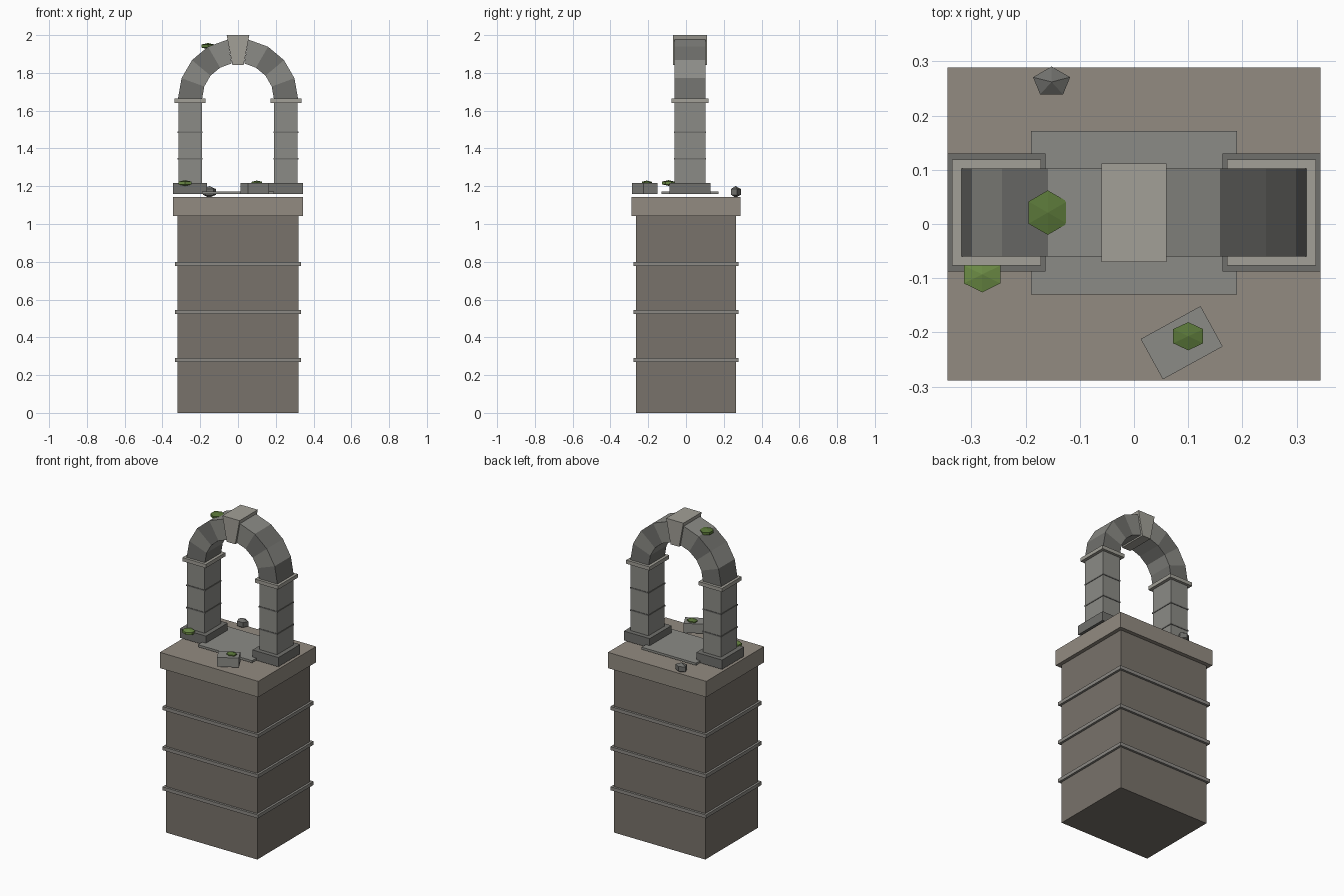
import bpy, bmesh
from math import sin, cos, pi, radians

if "Cube" in bpy.data.objects:
    bpy.data.objects.remove(bpy.data.objects["Cube"])


def material(name, r, g, b):
    m = bpy.data.materials.new(name)
    m.diffuse_color = (r, g, b, 1)
    m.use_nodes = True
    m.node_tree.nodes["Principled BSDF"].inputs["Base Color"].default_value = m.diffuse_color
    return m


BROWN = material("brown_stone", 0.19, 0.17, 0.145)
TRIM = material("trim_stone", 0.26, 0.25, 0.23)
CAP = material("cap_stone", 0.29, 0.26, 0.22)
GREY = material("grey_stone", 0.26, 0.26, 0.24)
DARK = material("dark_stone", 0.16, 0.16, 0.15)
LIGHT = material("light_stone", 0.36, 0.35, 0.31)
MOSS = material("moss", 0.10, 0.18, 0.04)
MOSS_LIGHT = material("light_moss", 0.15, 0.26, 0.06)


def finish(name, bm, mat):
    bmesh.ops.recalc_face_normals(bm, faces=bm.faces)
    me = bpy.data.meshes.new(name)
    bm.to_mesh(me)
    bm.free()
    me.materials.append(mat)
    ob = bpy.data.objects.new(name, me)
    bpy.context.collection.objects.link(ob)
    return ob


def box(name, x, y, z, mat):
    """Box from (min, max) pairs."""
    bm = bmesh.new()
    bmesh.ops.create_cube(bm, size=1)
    for v in bm.verts:
        v.co = [lo + (c + 0.5) * (hi - lo) for c, (lo, hi) in zip(v.co, (x, y, z))]
    return finish(name, bm, mat)


def prism(name, profile, y0, y1, mat):
    """Extrude an (x, z) profile along y."""
    bm = bmesh.new()
    face = bm.faces.new([bm.verts.new((x, y0, z)) for x, z in profile])
    ext = bmesh.ops.extrude_face_region(bm, geom=[face])
    for v in ext["geom"]:
        if isinstance(v, bmesh.types.BMVert):
            v.co.y = y1
    return finish(name, bm, mat)


def blob(name, loc, rx, ry, rz, sides, mat):
    """Faceted lump: two rings and two poles, one corner facing +y."""
    bm = bmesh.new()
    cx, cy, cz = loc
    rings = []
    for dz in (-rz / 2, rz / 2):
        rings.append([bm.verts.new((cx + rx * sin(2 * pi * i / sides),
                                    cy + ry * cos(2 * pi * i / sides), cz + dz))
                      for i in range(sides)])
    poles = [bm.verts.new((cx, cy, cz + s * rz)) for s in (-1, 1)]
    for i in range(sides):
        j = (i + 1) % sides
        bm.faces.new((rings[0][i], rings[0][j], rings[1][j], rings[1][i]))
        for ring, pole in zip(rings, poles):
            bm.faces.new((ring[i], ring[j], pole))
    return finish(name, bm, mat)


# Pedestal with course bands and cap
box("pedestal_body", (-0.32, 0.32), (-0.264, 0.264), (0, 1.043), BROWN)
for i in range(3):
    z = 0.28 + 0.254 * i
    box(f"pedestal_band_{i}", (-0.334, 0.334), (-0.278, 0.278), (z - 0.011, z + 0.011), TRIM)
box("pedestal_cap", (-0.344, 0.344), (-0.289, 0.289), (1.043, 1.143), CAP)

# Threshold slab, hovering just above the cap with the gate
box("threshold_slab", (-0.19, 0.19), (-0.13, 0.172), (1.158, 1.172), GREY)

# Gate pillars
YC, SPRING = 0.021, 1.663
for side, s in (("left", -1), ("right", 1)):
    def part(name, hx, hy, z0, z1, mat):
        c = s * 0.2535
        box(f"{side}_{name}", (c - hx, c + hx), (YC - hy, YC + hy), (z0, z1), mat)
    part("pillar_base", 0.0905, 0.109, 1.158, 1.217, DARK)
    part("pillar_shaft", 0.0625, 0.081, 1.217, 1.641, GREY)
    part("pillar_impost", 0.082, 0.098, 1.641, 1.664, LIGHT)
    for k, z in enumerate((1.346, 1.487)):
        part(f"pillar_joint_{k}", 0.0655, 0.084, z - 0.004, z + 0.004, DARK)

# Arch of nine wedges; the middle one is the keystone
R_OUT, R_IN = 0.318, 0.19
for i in range(9):
    if i == 4:
        continue
    a, b = radians(20 * i), radians(20 * i + 20)
    pts = [(r * cos(t), SPRING + r * sin(t))
           for r, t in ((R_IN, a), (R_OUT, a), (R_OUT, b), (R_IN, b))]
    prism(f"arch_stone_{i}", pts, YC - 0.081, YC + 0.081, GREY if i % 2 else DARK)
prism("keystone", [(-0.03, 1.843), (0.03, 1.843), (0.06, 2.0), (-0.06, 2.0)],
      YC - 0.091, YC + 0.091, LIGHT)

# Fallen block, pebble and moss clumps
block = box("fallen_block", (-0.063, 0.063), (-0.0425, 0.0425), (1.158, 1.217), GREY)
block.location = (0.088, -0.219, 0)
block.rotation_euler.z = radians(28.8)
blob("pebble", (-0.152, 0.262, 1.17), 0.036, 0.0285, 0.031, 5, DARK)
blob("block_moss", (0.1, -0.207, 1.217), 0.032, 0.026, 0.013, 6, MOSS)
blob("base_moss", (-0.28, -0.093, 1.217), 0.039, 0.033, 0.015, 6, MOSS_LIGHT)
blob("arch_moss", (-0.159, YC, 1.942), 0.041, 0.041, 0.016, 6, MOSS)
